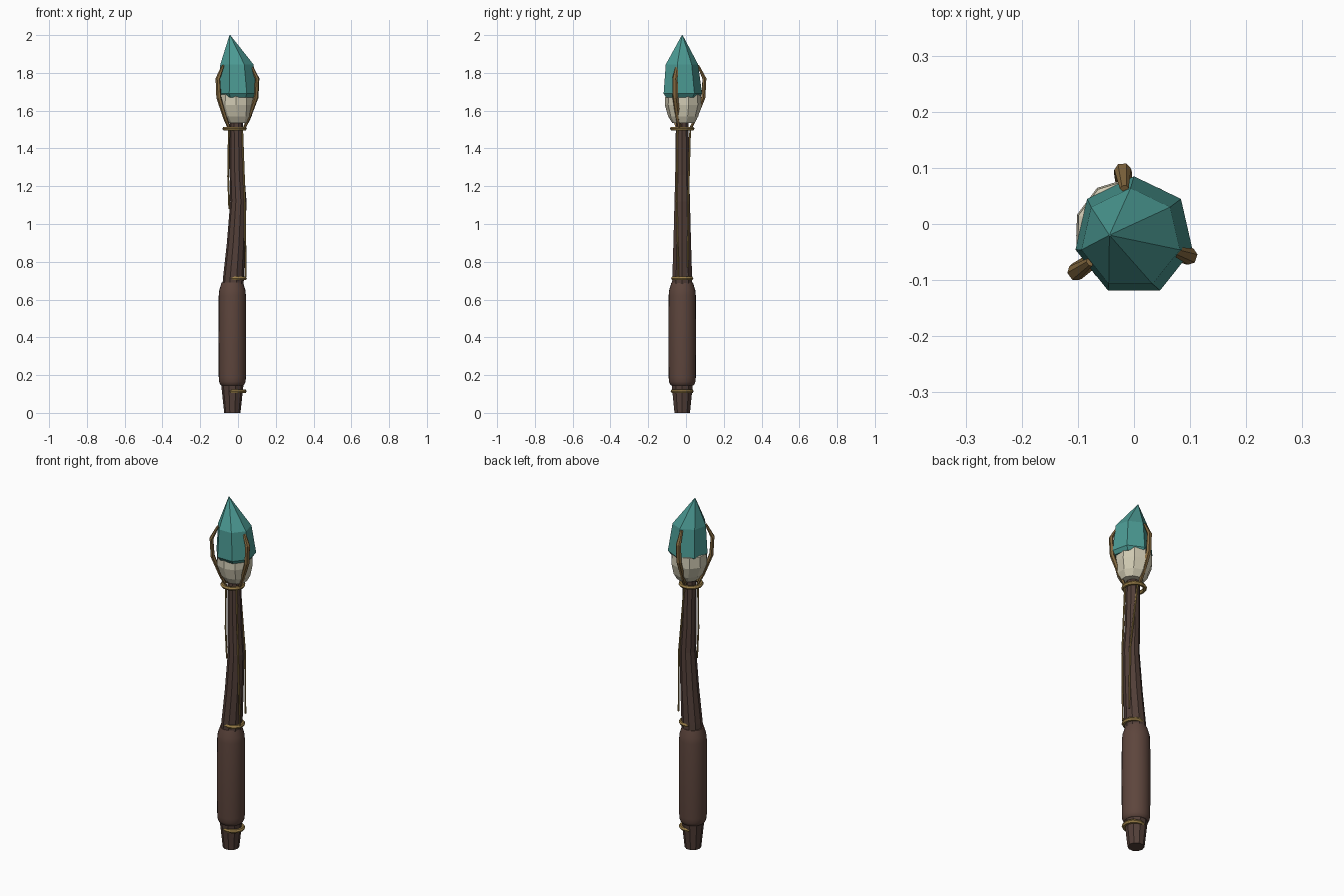
import bpy, bmesh, math
from mathutils import Vector

cube = bpy.data.objects.get("Cube")
if cube:
    bpy.data.objects.remove(cube, do_unlink=True)


def material(name, rgb):
    m = bpy.data.materials.new(name)
    m.use_nodes = True
    col = (*rgb, 1)
    m.diffuse_color = col
    m.node_tree.nodes["Principled BSDF"].inputs["Base Color"].default_value = col
    return m


wood = material("dark wood", (0.085, 0.05, 0.04))
leather = material("brown leather", (0.11, 0.06, 0.046))
gold = material("old gold", (0.32, 0.21, 0.065))
bronze = material("bronze", (0.23, 0.14, 0.05))
bone = material("bone", (0.62, 0.58, 0.44))
teal = material("teal crystal", (0.07, 0.32, 0.29))


def ellipse(center, u, v, sides, turn=0.0):
    """Ring of points around center, spanned by vectors u and v."""
    angles = [turn + math.tau * i / sides for i in range(sides)]
    return [Vector(center) + u * math.cos(a) + v * math.sin(a) for a in angles]


def loft(name, rings, mat, smooth=False):
    """Skin a list of equal rings and cap both ends."""
    bm = bmesh.new()
    rows = [[bm.verts.new(p) for p in ring] for ring in rings]
    n = len(rows[0])
    for a, b in zip(rows, rows[1:]):
        for i in range(n):
            j = (i + 1) % n
            bm.faces.new((a[i], a[j], b[j], b[i]))
    bm.faces.new(rows[0][::-1])
    bm.faces.new(rows[-1])
    bmesh.ops.recalc_face_normals(bm, faces=bm.faces)
    mesh = bpy.data.meshes.new(name)
    bm.to_mesh(mesh)
    bm.free()
    mesh.materials.append(mat)
    ob = bpy.data.objects.new(name, mesh)
    bpy.context.collection.objects.link(ob)
    if smooth:
        bpy.ops.object.select_all(action='DESELECT')
        ob.select_set(True)
        bpy.context.view_layer.objects.active = ob
        bpy.ops.object.shade_smooth_by_angle(angle=math.radians(40))
    return ob


def column(name, stations, sides, mat, smooth=False, turn=0.0):
    """Loft level rings given as (x, y, z, radius)."""
    rings = [ellipse((x, y, z), Vector((r, 0, 0)), Vector((0, r, 0)), sides, turn)
             for x, y, z, r in stations]
    return loft(name, rings, mat, smooth)


# Crooked wooden shaft
column("shaft", [(-.03, -.02, 0, .043), (-.03, -.02, .14, .058),
                 (-.03, -.02, .6, .058), (-.024, -.02, .72, .055),
                 (-.01, -.02, .9, .049), (.002, -.02, 1.12, .043),
                 (-.005, -.02, 1.26, .039), (-.01, -.02, 1.56, .035)], 10, wood)

# Padded grip with rounded ends
column("grip", [(-.03, -.02, z, r) for z, r in
                ((.145, .058), (.15, .064), (.165, .07), (.19, .072), (.4, .073),
                 (.62, .072), (.65, .069), (.69, .057))], 24, leather, True)

# Metal bands around the shaft
for name, x, z, radius in (("lower_band", -.015, .115, .05),
                           ("middle_band", -.012, .712, .048),
                           ("upper_band", -.018, 1.505, .054)):
    bpy.ops.mesh.primitive_torus_add(major_radius=radius, minor_radius=.011,
                                     major_segments=16, minor_segments=6,
                                     location=(x, -.02, z))
    band = bpy.context.object
    band.name = name
    band.data.materials.append(gold)

# Thin wires running down the shaft
wires = {
    "left_wire": [(.022, -.045, 1.5), (.036, -.05, 1.12), (.04, -.04, .72)],
    "right_wire": [(-.048, -.04, 1.5), (-.052, -.038, 1.25), (-.046, -.035, 1.08)],
    "back_wire": [(-.005, .022, 1.5), (.036, .012, 1.12), (.04, .01, .77)],
}
for name, points in wires.items():
    column(name, [(*p, .005) for p in points], 6, gold)

# Bone cup
column("cup", [(0, -.015, 1.535, .058), (-.004, -.015, 1.57, .08),
               (-.01, -.015, 1.63, .097), (-.01, -.015, 1.69, .094),
               (-.008, -.015, 1.7, .075)], 10, bone, turn=.3)

# Seven-sided crystal with a leaning point
column("crystal", [(0, -.022, 1.67, .092), (0, -.022, 1.69, .107),
                   (-.006, -.026, 1.845, .09), (-.043, -.02, 2.0, .002)],
       7, teal, turn=math.radians(90))

# Three bent claws holding the crystal
profile = [(.042, 1.5, .009), (.07, 1.56, .013), (.112, 1.67, .016),
           (.118, 1.77, .015), (.084, 1.84, .008)]
for name, degrees in (("left_claw", -19), ("right_claw", 215), ("back_claw", 95)):
    a = math.radians(degrees)
    out = Vector((math.cos(a), math.sin(a), 0))
    side = Vector((-math.sin(a), math.cos(a), 0))
    path = [Vector((-.01, -.02, z)) + out * r for r, z, w in profile]
    rings = []
    for i, p in enumerate(path):
        along = (path[min(i + 1, len(path) - 1)] - path[max(i - 1, 0)]).normalized()
        w = profile[i][2]
        rings.append(ellipse(p, side * w, along.cross(side) * w * .75, 6))
    loft(name, rings, bronze)
